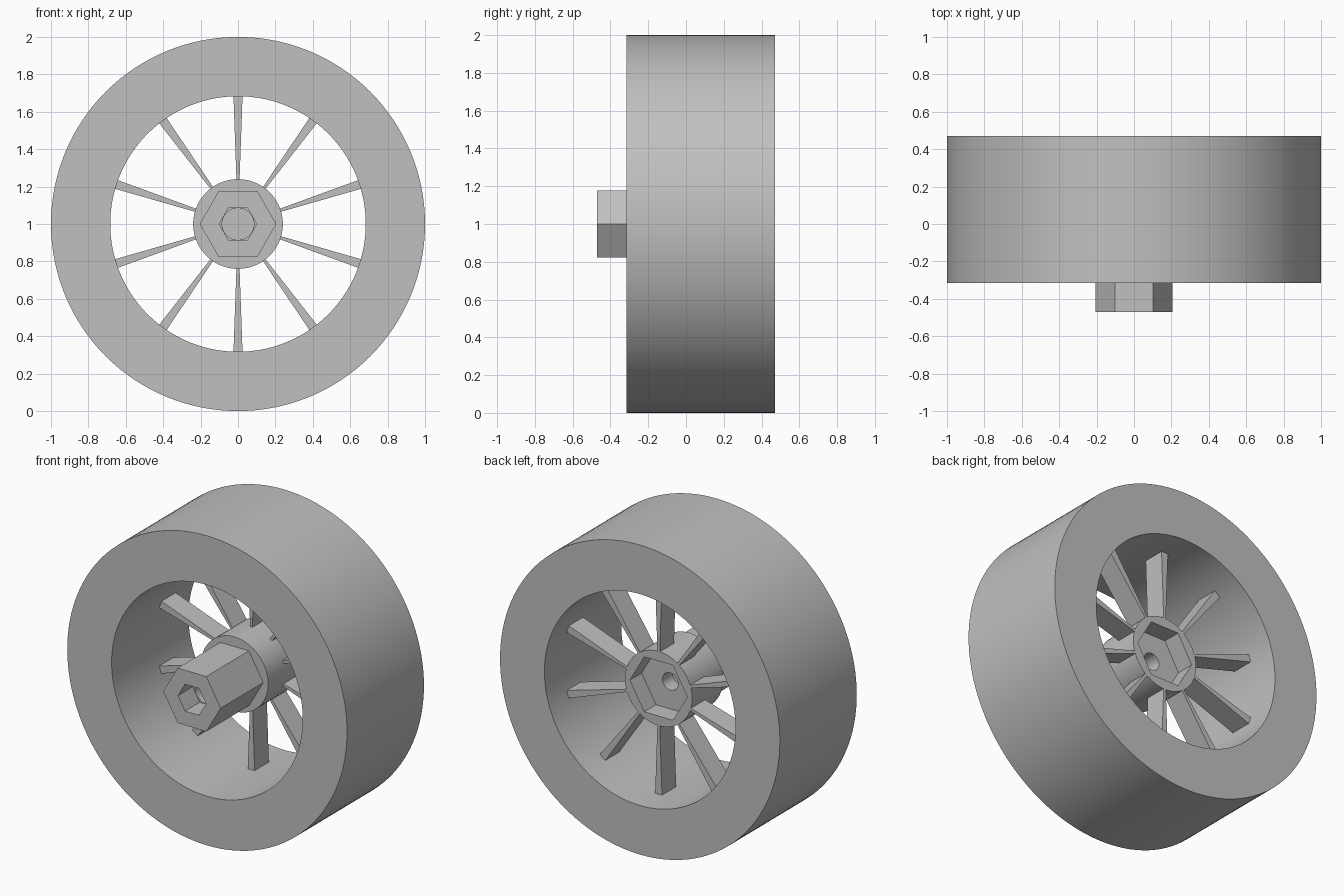
import bpy, bmesh, math
from mathutils import Matrix

cube = bpy.data.objects.get("Cube")
if cube:
    bpy.data.objects.remove(cube)

# One plain grey for the whole wheel
grey = bpy.data.materials.new("light grey")
grey.use_nodes = True
COLOUR = (0.53, 0.53, 0.53, 1)
grey.diffuse_color = COLOUR
grey.node_tree.nodes["Principled BSDF"].inputs["Base Color"].default_value = COLOUR


def finish(bm, name):
    """Turn a bmesh into a named object standing on the ground."""
    bmesh.ops.recalc_face_normals(bm, faces=bm.faces)
    mesh = bpy.data.meshes.new(name)
    bm.to_mesh(mesh)
    bm.free()
    mesh.materials.append(grey)
    obj = bpy.data.objects.new(name, mesh)
    obj.location.z = 1
    bpy.context.collection.objects.link(obj)
    bpy.ops.object.select_all(action='DESELECT')
    obj.select_set(True)
    bpy.context.view_layer.objects.active = obj
    bpy.ops.object.shade_smooth_by_angle(angle=math.radians(30))
    return obj


def ring(bm, sides, radius, y):
    """Closed loop of edges around the y axis."""
    turns = [math.tau * i / sides for i in range(sides)]
    verts = [bm.verts.new((radius * math.cos(a), y, radius * math.sin(a))) for a in turns]
    edges = [bm.edges.new((verts[i - 1], verts[i])) for i in range(sides)]
    return verts, edges


def lathe(name, sections, closed):
    """Join rings given as (sides, radius, y); flat steps may change the side count."""
    bm = bmesh.new()
    rings = [ring(bm, *s) for s in sections]
    pairs = list(zip(rings, rings[1:]))
    if closed:
        pairs.append((rings[-1], rings[0]))
    else:
        bm.faces.new(rings[0][0])
        bm.faces.new(rings[-1][0])
    for (va, ea), (vb, eb) in pairs:
        if len(va) == len(vb):
            for i in range(len(va)):
                bm.faces.new((va[i - 1], va[i], vb[i], vb[i - 1]))
        else:
            bmesh.ops.triangle_fill(bm, edges=ea + eb, use_beauty=True, normal=(0, 1, 0))
    return finish(bm, name)


# Broad rim
FRONT, BACK = -0.315, 0.47
lathe("rim", [(128, 1, FRONT), (128, 1, BACK),
              (128, 0.683, BACK), (128, 0.683, FRONT)], True)

# Hub: blind bore, hexagonal boss, round barrel, hexagonal rear socket and pilot hole
ROUND, HEX = 64, 6
HUB_FRONT, HUB_BACK = -0.035, 0.28
lathe("hub", [
    (ROUND, 0.085, 0.02), (ROUND, 0.085, -0.32),
    (HEX, 0.1, -0.32), (HEX, 0.1, -0.47),
    (HEX, 0.205, -0.47), (HEX, 0.205, HUB_FRONT),
    (ROUND, 0.24, HUB_FRONT), (ROUND, 0.24, HUB_BACK),
    (HEX, 0.205, HUB_BACK), (HEX, 0.205, 0.16),
    (ROUND, 0.056, 0.16), (ROUND, 0.056, 0.06)], False)

# Ten wedge-shaped spokes, flush with the back of the hub
INNER, OUTER, DEPTH = 0.225, 0.69, 0.145
SPOKES = 10
bm = bmesh.new()
for k in range(SPOKES):
    wedge = bmesh.ops.create_cube(bm, size=1)["verts"]
    for v in wedge:
        radius = OUTER if v.co.z > 0 else INNER
        v.co = (v.co.x * radius * 0.071, HUB_BACK - DEPTH * (0.5 - v.co.y), radius)
    bmesh.ops.rotate(bm, verts=wedge, matrix=Matrix.Rotation(math.tau * k / SPOKES, 3, 'Y'))
finish(bm, "spokes")
